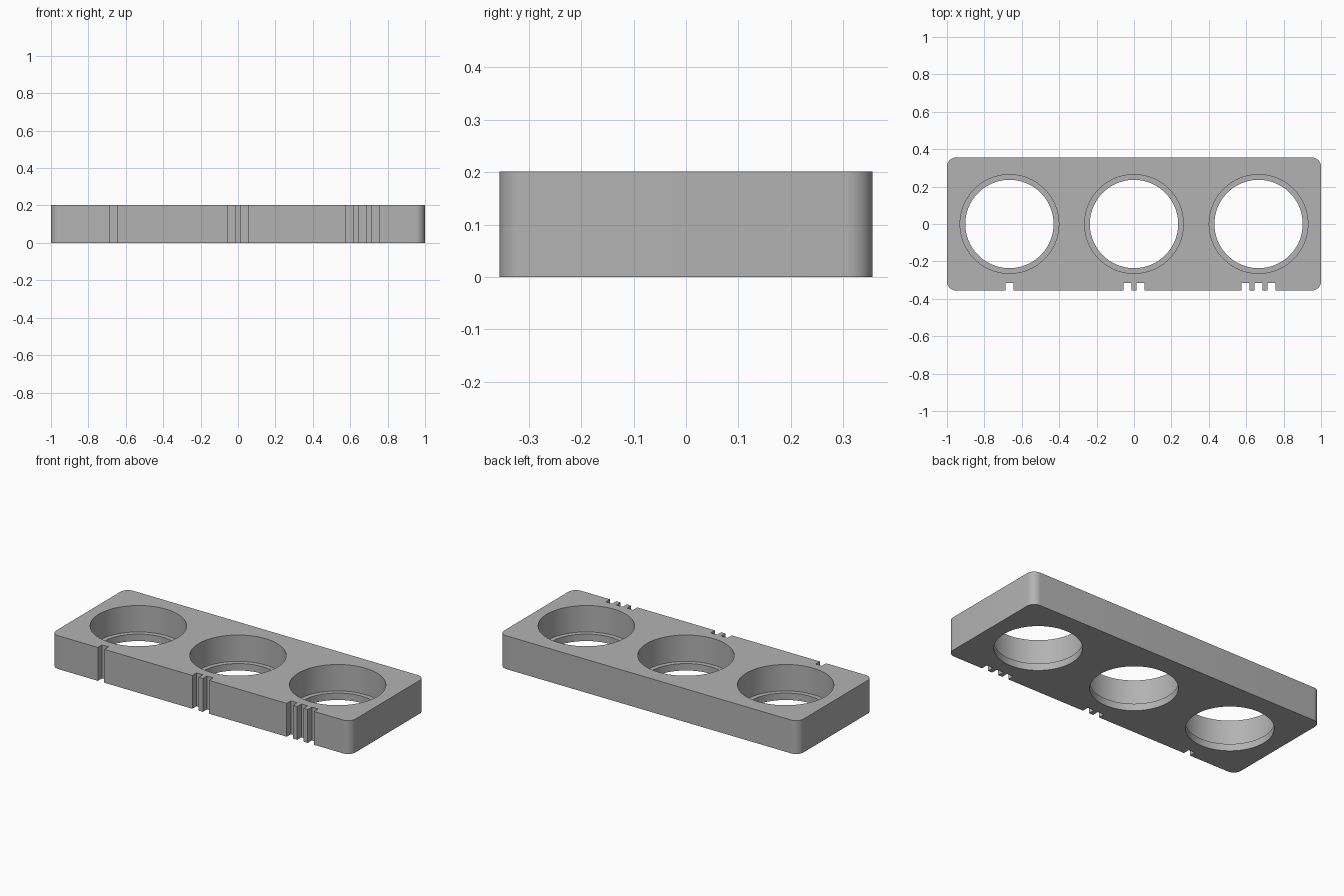
import bpy
import bmesh
import math

if "Cube" in bpy.data.objects:
    bpy.data.objects.remove(bpy.data.objects["Cube"], do_unlink=True)

LENGTH, DEPTH, HEIGHT = 2.0, 0.712, 0.2015
CORNER = 0.05
HOLE_R, LIP_R, LIP_H = 0.264, 0.236, 0.042
PITCH = 0.666
NOTCH_W, NOTCH_D, NOTCH_STEP = 0.042, 0.04, 0.07

grey = bpy.data.materials.new("plain grey")
grey.use_nodes = True
colour = (0.45, 0.45, 0.45, 1.0)
grey.diffuse_color = colour
grey.node_tree.nodes["Principled BSDF"].inputs["Base Color"].default_value = colour


def make_object(name, bm):
    mesh = bpy.data.meshes.new(name)
    bmesh.ops.recalc_face_normals(bm, faces=bm.faces)
    bm.to_mesh(mesh)
    bm.free()
    obj = bpy.data.objects.new(name, mesh)
    obj.data.materials.append(grey)
    bpy.context.collection.objects.link(obj)
    return obj


def add_box(bm, size, centre):
    verts = bmesh.ops.create_cube(bm, size=1.0)["verts"]
    bmesh.ops.scale(bm, vec=size, verts=verts)
    bmesh.ops.translate(bm, vec=centre, verts=verts)


def add_stepped_plug(bm, x, segments=96):
    """Round plug, narrow below the lip and wide above it."""
    profile = [(LIP_R, -0.1), (LIP_R, LIP_H), (HOLE_R, LIP_H), (HOLE_R, HEIGHT + 0.1)]
    rings = []
    for r, z in profile:
        rings.append([bm.verts.new((x + r * math.cos(2 * math.pi * i / segments),
                                    r * math.sin(2 * math.pi * i / segments), z))
                      for i in range(segments)])
    for low, high in zip(rings, rings[1:]):
        for i in range(segments):
            j = (i + 1) % segments
            bm.faces.new((low[i], low[j], high[j], high[i]))
    bm.faces.new(rings[0][::-1])
    bm.faces.new(rings[-1])


# Block with rounded upright corners
bm = bmesh.new()
add_box(bm, (LENGTH, DEPTH, HEIGHT), (0, 0, HEIGHT / 2))
upright = [e for e in bm.edges if abs(e.verts[0].co.z - e.verts[1].co.z) > 0.1]
bmesh.ops.bevel(bm, geom=upright, offset=CORNER, segments=10, profile=0.5, affect='EDGES')
tray = make_object("tray_block", bm)

# Cutters: three stepped holes, and one, two and three notches on the front
bm = bmesh.new()
for k in range(3):
    x = (k - 1) * PITCH
    add_stepped_plug(bm, x)
    for n in range(k + 1):
        add_box(bm, (NOTCH_W, 2 * NOTCH_D, HEIGHT + 0.2),
                (x + (n - k / 2) * NOTCH_STEP, -DEPTH / 2, HEIGHT / 2))
cutter = make_object("hole_and_notch_cutter", bm)

# Cut, then remove the cutter
bpy.ops.object.select_all(action='DESELECT')
bpy.context.view_layer.objects.active = tray
tray.select_set(True)
cut = tray.modifiers.new("cut", 'BOOLEAN')
cut.operation = 'DIFFERENCE'
cut.solver = 'EXACT'
cut.object = cutter
bpy.ops.object.modifier_apply(modifier=cut.name)
bpy.data.objects.remove(cutter, do_unlink=True)

# Smooth round walls, sharp rims
bpy.ops.object.shade_smooth_by_angle(angle=math.radians(30))
